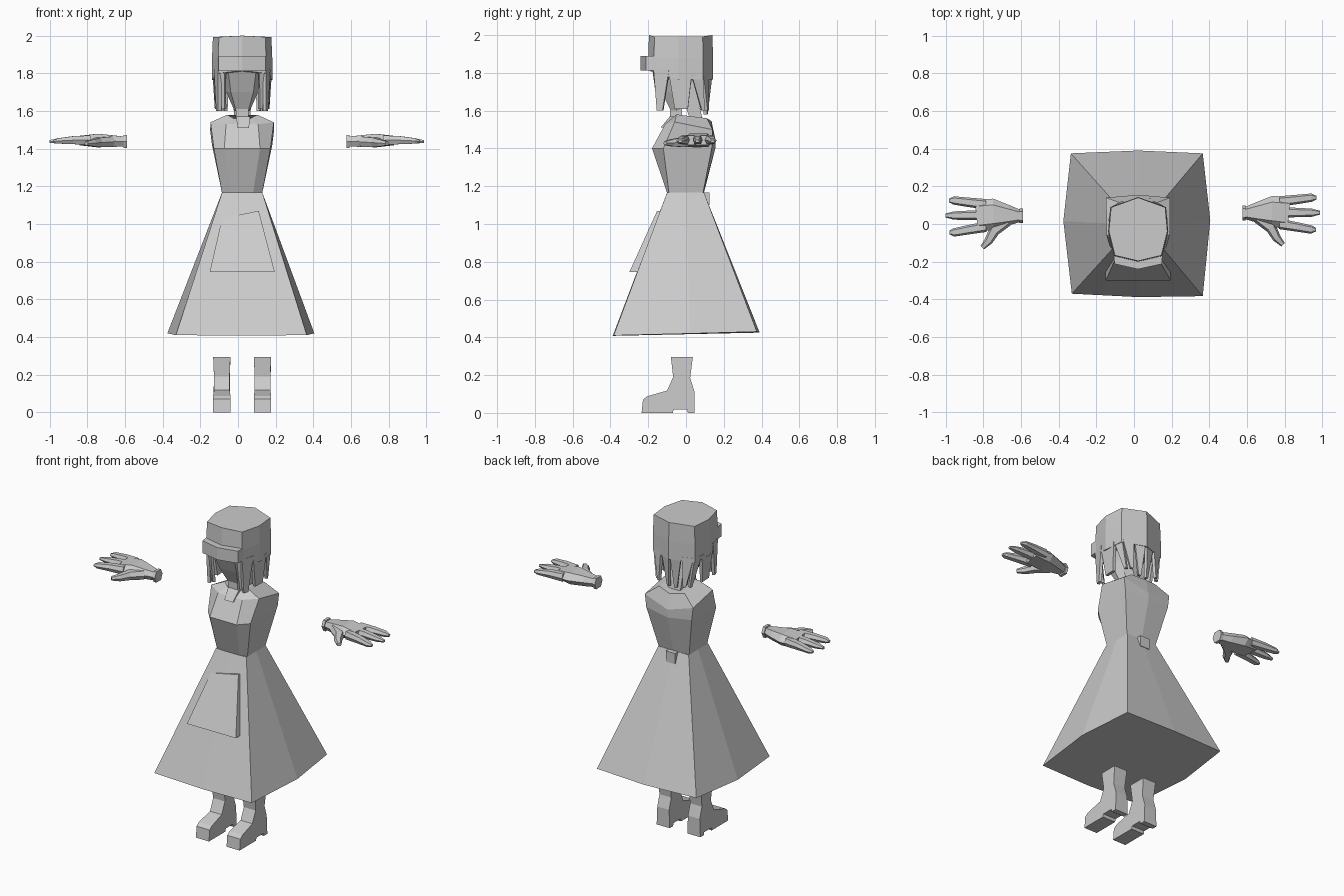
import bpy, bmesh, math
from mathutils import Vector

grey = bpy.data.materials.new("plain_grey")
grey.diffuse_color = (0.6, 0.6, 0.6, 1)
CX = 0.022  # body centre line


def loft(name, rings):
    """Skin closed rings of points and cap both ends."""
    bm = bmesh.new()
    vs = [[bm.verts.new(p) for p in r] for r in rings]
    n = len(rings[0])
    for a, b in zip(vs, vs[1:]):
        for i in range(n):
            j = (i + 1) % n
            bm.faces.new((a[i], a[j], b[j], b[i]))
    bm.faces.new(vs[0][::-1])
    bm.faces.new(vs[-1])
    bmesh.ops.recalc_face_normals(bm, faces=bm.faces[:])
    me = bpy.data.meshes.new(name)
    bm.to_mesh(me)
    bm.free()
    me.materials.append(grey)
    ob = bpy.data.objects.new(name, me)
    bpy.context.collection.objects.link(ob)
    return ob


def sym(half):
    """Left-right symmetric ring from its right half, front to back."""
    right = [(CX + x, y, z) for x, y, z in half]
    left = [(CX - x, y, z) for x, y, z in reversed(half) if x > 0]
    return right + left


def rect(x0, x1, y0, y1, z):
    return [(x0, y0, z), (x1, y0, z), (x1, y1, z), (x0, y1, z)]


def box(name, x0, x1, y0, y1, z0, z1):
    return loft(name, [rect(x0, x1, y0, y1, z0), rect(x0, x1, y0, y1, z1)])


def finger(name, path, side, dy):
    """Six-sided tube along a flat path of (x, y, z, width, height)."""
    rings = []
    for i, (x, y, z, w, h) in enumerate(path):
        a, b = path[max(i - 1, 0)], path[min(i + 1, len(path) - 1)]
        d = Vector((b[0] - a[0], b[1] - a[1])).normalized()
        ring = []
        for u, v in ((-.5, 0), (-.3, -.5), (.3, -.5), (.5, 0), (.3, .5), (-.3, .5)):
            px, py = x - d.y * w * u, y + d.x * w * u
            ring.append((side * px - 0.007, py + dy, z + h * v))
        rings.append(ring)
    return loft(name, rings)


# Torso: waist, chest, shoulders, collar line
loft("torso", [sym(r) for r in (
    [(.058, -.1, 1.165), (.107, -.09, 1.165), (.107, .09, 1.165), (0, .095, 1.165)],
    [(.095, -.18, 1.4), (.15, -.12, 1.4), (.16, .14, 1.42), (0, .155, 1.4)],
    [(.085, -.11, 1.53), (.168, -.06, 1.54), (.17, .14, 1.5), (0, .155, 1.45)],
    [(.045, -.07, 1.56), (.08, -.05, 1.58), (.09, .11, 1.56), (0, .135, 1.545)])])

# Skirt: square flare with slightly bowed sides
loft("skirt", [
    [(-.085, -.1, 1.167), (CX, -.1, 1.167), (.129, -.1, 1.167), (.129, 0, 1.167),
     (.129, .095, 1.167), (CX, .095, 1.167), (-.085, .095, 1.167), (-.085, 0, 1.167)],
    [(-.33, -.37, .41), (CX, -.388, .408), (.365, -.383, .41), (.405, .02, .42),
     (.365, .375, .43), (CX, .39, .425), (-.335, .375, .43), (-.375, .015, .42)]])

# Apron: wedge standing off the skirt front
loft("apron", [
    [(-.15, -.3, .745), (.195, -.3, .745), (.195, -.25, .745), (-.15, -.25, .745)],
    [(-.085, -.153, 1.03), (.11, -.153, 1.07), (.11, -.12, 1.07), (-.085, -.12, 1.03)]])

# Waist knot and collar tab
box("waist_knot", -.01, .055, .08, .125, 1.1, 1.168)
loft("collar_tab", [rect(-.002, .058, -.135, -.09, 1.51), rect(-.01, .065, -.085, -.04, 1.57)])

# Neck leaning back, and tapering face
loft("neck", [rect(-.02, .065, .025, .09, 1.54), rect(-.03, .075, -.05, .04, 1.78)])
loft("face", [sym(r) for r in (
    [(.032, -.08, 1.6), (.04, -.05, 1.6), (.03, -.02, 1.61)],
    [(.06, -.13, 1.7), (.085, -.07, 1.7), (.06, .02, 1.74)],
    [(.075, -.18, 1.82), (.13, -.08, 1.82), (.09, .08, 1.82)])])
box("chin", -.01, .055, -.085, -.02, 1.56, 1.615)

# Faceted cap of hair, open notch for the face at the front
head = [(0, -.2), (.127, -.17), (.16, -.04), (.148, .09), (0, .143)]
low = [1.815, 1.8, 1.765, 1.765, 1.765]
loft("hair_cap", [
    sym([(x, y, z) for (x, y), z in zip(head, low)]),
    sym([(x, y, 1.88) for x, y in head]),
    sym([(x * .97, y * .98, 1.993 if x else 2.0) for x, y in head])])

# Raised band over the brow
loft("brow_band", [sym([(0, -.24, z), (.125, -.212, z), (.13, -.16, z), (0, -.17, z)])
                   for z in (1.812, 1.89)])


def lock(name, top, tip, z0, z1):
    """Tapering strip of hair; top and tip are (x, y) end pairs, mirrored."""
    for side, label in ((1, "right"), (-1, "left")):
        rings = []
        for (a, b), z in ((top, z1), (tip, z0)):
            d = Vector((b[0] - a[0], b[1] - a[1])).normalized() * .018
            pts = [a, b, (b[0] - d.y, b[1] + d.x), (a[0] - d.y, a[1] + d.x)]
            rings.append([(CX + side * x, y, z) for x, y in pts])
        loft(f"{name}_{label}", rings)


# Hair locks around the head
lock("fringe_lock", ((.092, -.18), (.127, -.17)), ((.095, -.15), (.108, -.14)), 1.61, 1.83)
lock("temple_lock", ((.127, -.172), (.15, -.09)), ((.128, -.155), (.138, -.125)), 1.6, 1.82)
lock("side_lock", ((.15, -.09), (.157, .03)), ((.142, -.06), (.145, .01)), 1.61, 1.79)
lock("rear_side_lock", ((.155, .03), (.146, .09)), ((.125, .085), (.12, .1)), 1.6, 1.79)
lock("back_lock", ((.14, .093), (.075, .117)), ((.1, .115), (.085, .122)), 1.6, 1.79)
lock("nape_lock", ((.07, .118), (.005, .14)), ((.035, .11), (.02, .115)), 1.58, 1.79)

# Boots: side profile with heel notch, extruded across
boot = [(-.08, .295), (-.068, .19), (-.1, .118), (-.205, .088), (-.228, .07), (-.235, 0),
        (-.07, 0), (-.065, .018), (.005, .018), (.01, 0), (.044, 0), (.044, .115),
        (.022, .185), (.036, .295)]
for x, label in ((-.086, "left"), (.13, "right")):
    loft(f"boot_{label}", [[(x + w * (.9 if .1 < z < .25 else 1), y, z) for y, z in boot]
                           for w in (-.046, .046)])

# Hands: cuff, palm, three fingers and a thumb
for side, dy, label in ((-1, 0, "left"), (1, .015, "right")):
    finger(f"cuff_{label}", [(.582, .043, 1.438, .078, .068), (.6, .043, 1.438, .078, .068)], side, dy)
    finger(f"palm_{label}", [(.59, .042, 1.438, .06, .05), (.66, .046, 1.44, .11, .062),
                             (.74, .052, 1.443, .165, .072), (.83, .043, 1.443, .17, .05)], side, dy)
    for k, (y0, y1, tip) in enumerate(((.105, .125, .975), (.047, .045, .995), (-.015, -.045, .972))):
        finger(f"finger_{k + 1}_{label}",
               [(.78, y0, 1.445, .055, .05), (.87, y0 * .5 + y1 * .5, 1.445, .05, .042),
                (.95, y1, 1.441, .044, .028), (tip, y1, 1.438, .02, .014)], side, dy)
    finger(f"thumb_{label}", [(.67, .02, 1.437, .07, .055), (.735, -.035, 1.433, .06, .05),
                              (.765, -.09, 1.43, .045, .038), (.798, -.125, 1.428, .026, .02)], side, dy)
